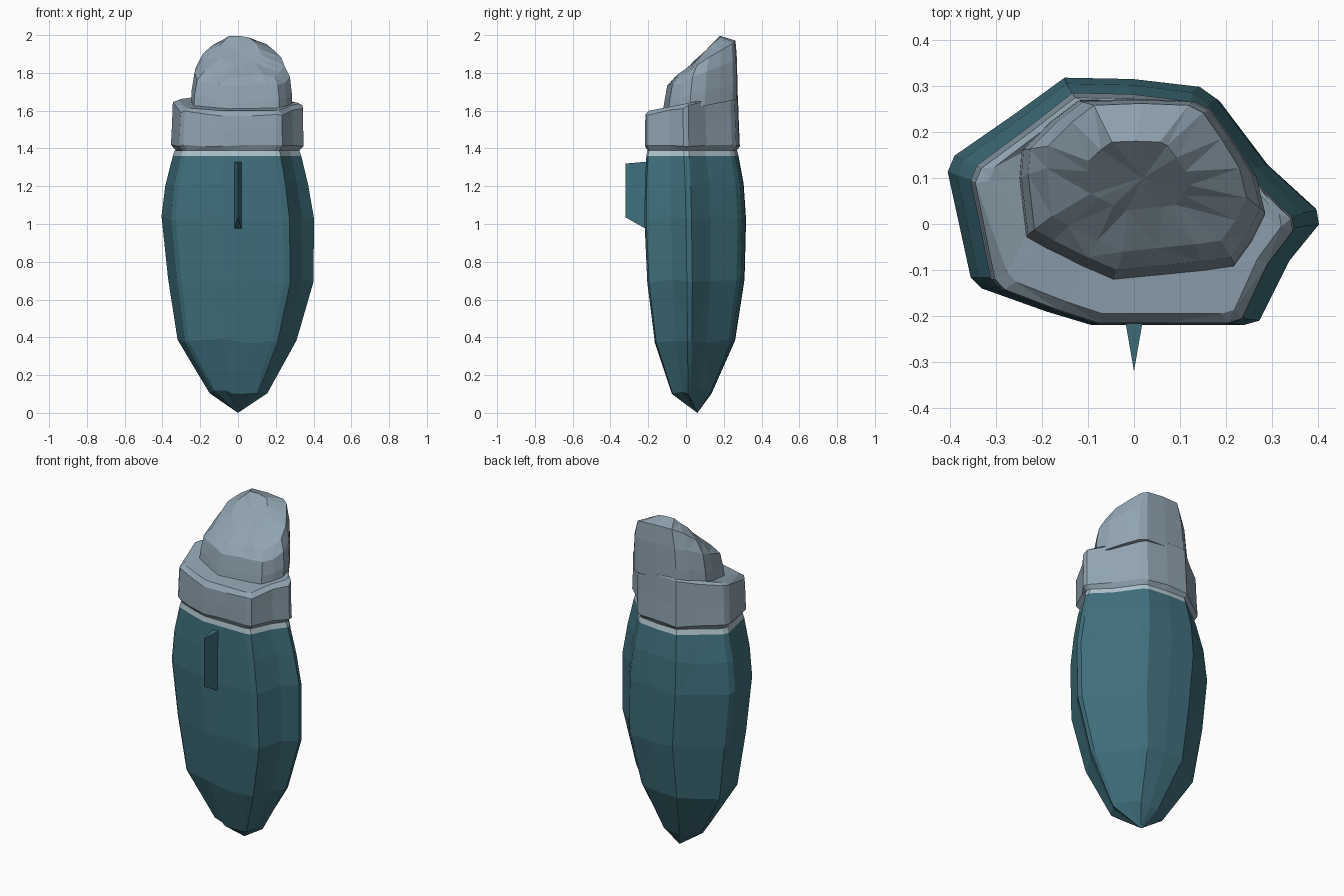
import bpy, bmesh, random

if "Cube" in bpy.data.objects:
    bpy.data.objects.remove(bpy.data.objects["Cube"])

random.seed(4)

# Outline seen from above, shared by body and collar
BODY = [(-.405, .115), (-.39, .15), (-.26, .24), (-.15, .32), (0, .317), (.145, .30),
        (.18, .275), (.29, .13), (.40, .03), (.405, 0), (.34, -.08), (.275, -.21),
        (.24, -.22), (.08, -.22), (-.09, -.22), (-.19, -.19), (-.33, -.14), (-.355, -.115)]
# Rounder outline of the hood
HOOD = [(-.26, .10), (-.255, .16), (-.19, .225), (-.13, .27), (0, .275), (.13, .27),
        (.17, .25), (.22, .18), (.27, .10), (.29, .02), (.26, -.04), (.22, -.095),
        (.15, -.105), (.05, -.115), (-.05, -.125), (-.12, -.095), (-.20, -.055), (-.245, -.03)]


def material(name, rgb):
    m = bpy.data.materials.new(name)
    m.diffuse_color = (*rgb, 1)
    m.use_nodes = True
    m.node_tree.nodes["Principled BSDF"].inputs["Base Color"].default_value = m.diffuse_color
    return m


def fit(section, x0, x1, y0, y1, z_front, z_back, dome=0, jitter=0):
    """Fit an outline to a box, with z sloping from front to back."""
    xs, ys = [p[0] for p in section], [p[1] for p in section]
    out = []
    for x, y in section:
        u = (x - min(xs)) / (max(xs) - min(xs))
        v = (y - min(ys)) / (max(ys) - min(ys))
        z = z_front + (z_back - z_front) * v - dome * (2 * u - 1) ** 2
        out.append((x0 + (x1 - x0) * u, y0 + (y1 - y0) * v,
                    z + random.uniform(-jitter, jitter)))
    return out


def loft(name, rings, mat, tip_low=None, tip_high=None):
    bm = bmesh.new()
    loops = [[bm.verts.new(p) for p in r] for r in rings]
    n = len(loops[0])
    for a, b in zip(loops, loops[1:]):
        for i in range(n):
            j = (i + 1) % n
            bm.faces.new((a[i], a[j], b[j], b[i]))
    for loop, tip in ((loops[0], tip_low), (loops[-1], tip_high)):
        if tip:
            t = bm.verts.new(tip)
            for i in range(n):
                bm.faces.new((loop[i], loop[(i + 1) % n], t))
        else:
            bm.faces.new(loop)
    bmesh.ops.triangulate(bm, faces=bm.faces)
    bmesh.ops.recalc_face_normals(bm, faces=bm.faces)
    return finish(name, bm, mat)


def finish(name, bm, mat):
    me = bpy.data.meshes.new(name)
    bm.to_mesh(me)
    bm.free()
    me.materials.append(mat)
    ob = bpy.data.objects.new(name, me)
    bpy.context.collection.objects.link(ob)
    return ob


teal = material("teal", (.05, .16, .20))
grey = material("blue_grey", (.28, .37, .44))
pale = material("pale_grey", (.42, .54, .60))

# Tapered body with pointed base
body_rings = [(.11, -.15, .155, -.075, .135), (.38, -.32, .31, -.165, .26),
              (.70, -.37, .40, -.205, .31), (1.03, -.405, .402, -.22, .318),
              (1.21, -.385, .372, -.217, .305), (1.36, -.345, .335, -.21, .278)]
loft("body", [fit(BODY, *r[1:], r[0], r[0], jitter=.012 if r[0] < 1.3 else 0)
              for r in body_rings], teal, tip_low=(0, .06, 0))

# Pale band between body and collar
loft("neck_band", [fit(BODY, -.345, .335, -.21, .278, 1.36, 1.36),
                   fit(BODY, -.335, .325, -.205, .27, 1.39, 1.39)], pale)

# Thick collar with a sloping rim
loft("collar", [fit(BODY, -.325, .32, -.20, .265, 1.385, 1.385),
                fit(BODY, -.355, .348, -.217, .285, 1.415, 1.415, jitter=.005),
                fit(BODY, -.35, .345, -.217, .28, 1.50, 1.52, jitter=.008),
                fit(BODY, -.345, .345, -.215, .275, 1.575, 1.68, jitter=.008),
                fit(BODY, -.315, .32, -.195, .27, 1.60, 1.69),
                fit(HOOD, -.25, .28, -.12, .265, 1.61, 1.68)], grey)

# Hood sloping up to the back
loft("hood", [fit(HOOD, -.25, .285, -.125, .272, 1.58, 1.66),
              fit(HOOD, -.245, .285, -.115, .272, 1.65, 1.75, jitter=.006),
              fit(HOOD, -.23, .275, -.10, .27, 1.73, 1.87, .01, .008),
              fit(HOOD, -.19, .245, -.06, .262, 1.78, 1.975, .02, .01),
              fit(HOOD, -.10, .12, .03, .18, 1.85, 1.995, .01, .005)],
     grey, tip_high=(.02, .10, 1.915))

# Wedge fin on the front
bm = bmesh.new()
v = [bm.verts.new(p) for p in [(-.02, -.205, .97), (.02, -.205, .97), (0, -.32, 1.035),
                               (-.02, -.205, 1.33), (.02, -.205, 1.33), (0, -.32, 1.32)]]
for f in ((0, 1, 2), (3, 5, 4), (0, 2, 5, 3), (1, 4, 5, 2), (0, 3, 4, 1)):
    bm.faces.new([v[i] for i in f])
bmesh.ops.recalc_face_normals(bm, faces=bm.faces)
finish("front_fin", bm, teal)
